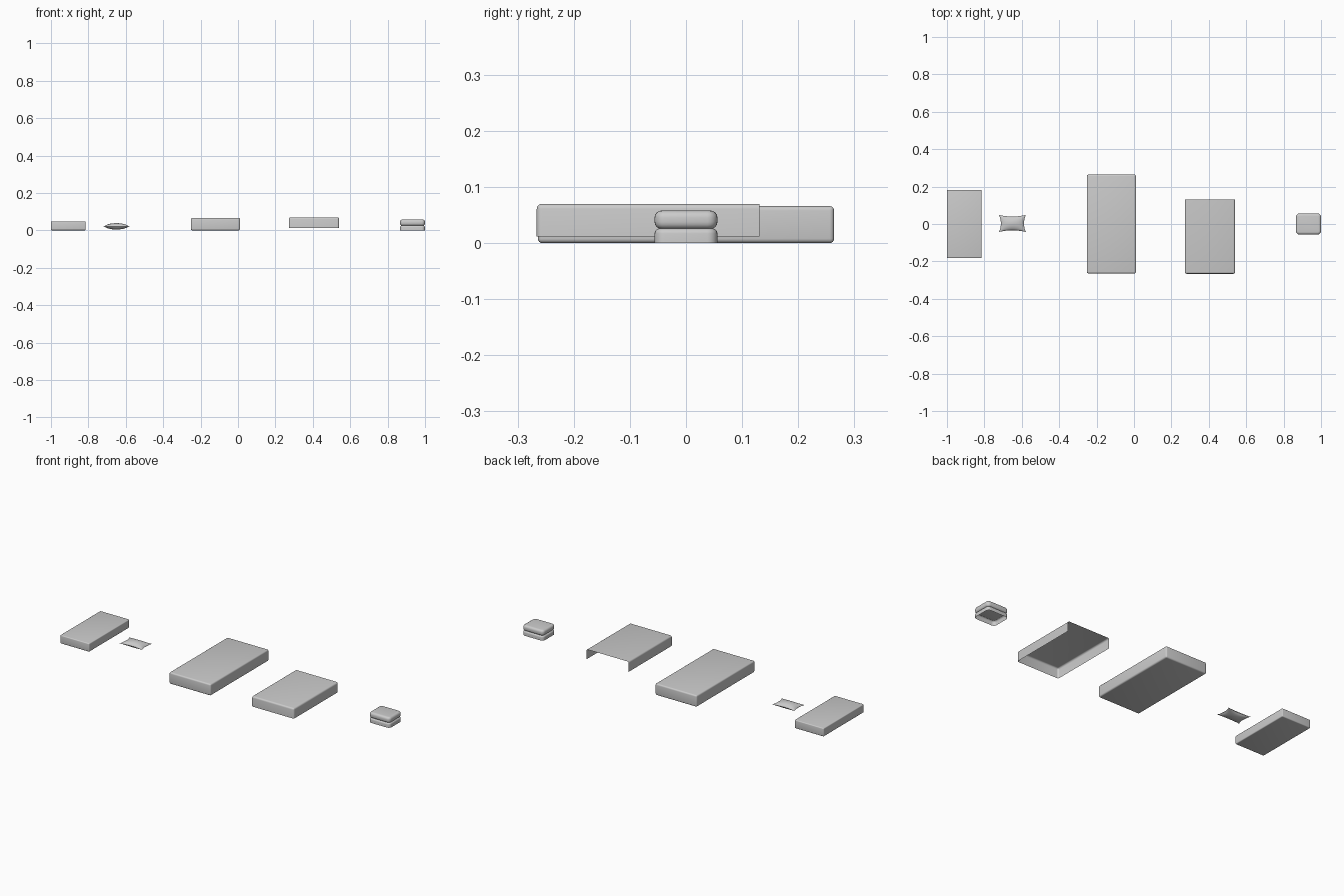
import bpy, bmesh
from mathutils import Vector

if "Cube" in bpy.data.objects:
    bpy.data.objects.remove(bpy.data.objects["Cube"])


def finish(name, bm, angle=0.7):
    bmesh.ops.recalc_face_normals(bm, faces=bm.faces)
    mesh = bpy.data.meshes.new(name)
    bm.to_mesh(mesh)
    bm.free()
    obj = bpy.data.objects.new(name, mesh)
    bpy.context.collection.objects.link(obj)
    bpy.ops.object.select_all(action='DESELECT')
    obj.select_set(True)
    bpy.context.view_layer.objects.active = obj
    bpy.ops.object.shade_smooth_by_angle(angle=angle)
    return obj


def rounded_box(name, lo, hi, radius, corner=0, cuts=()):
    """Box with optional rounded upright corners, softened edges and open sides."""
    lo, hi = Vector(lo), Vector(hi)
    bm = bmesh.new()
    bmesh.ops.create_cube(bm, size=1)
    for v in bm.verts:
        v.co = Vector(((lo[i] + hi[i]) / 2 + v.co[i] * (hi[i] - lo[i]) for i in range(3)))
    if corner:
        upright = [e for e in bm.edges if abs(e.verts[0].co.z - e.verts[1].co.z) > 1e-4]
        bmesh.ops.bevel(bm, geom=upright, offset=corner, segments=5,
                        profile=0.5, affect='EDGES')
        edges = [e for e in bm.edges if abs(e.verts[0].co.z - e.verts[1].co.z) < 1e-5]
    else:
        edges = bm.edges[:]
    bmesh.ops.bevel(bm, geom=edges, offset=radius, segments=4,
                    profile=0.5, affect='EDGES')
    for co, no in cuts:
        bmesh.ops.bisect_plane(bm, geom=bm.verts[:] + bm.edges[:] + bm.faces[:],
                               plane_co=co, plane_no=no, clear_outer=True)
    return finish(name, bm)


# Mattresses
rounded_box("small_mattress", (-1, -0.183, 0), (-0.815, 0.183, 0.048), 0.005)
rounded_box("large_mattress", (-0.252, -0.264, 0), (0.011, 0.264, 0.066), 0.008)

# Bed cover: a thin shell open underneath and at the back
rounded_box("bed_cover", (0.272, -0.266, -0.05), (0.54, 0.2, 0.07), 0.009,
            cuts=[((0, 0, 0.012), (0, 0, -1)), ((0, 0.131, 0), (0, 1, 0))])

# Folded blanket: lower layer open underneath, upper layer resting on it
rounded_box("blanket_lower_fold", (0.866, -0.056, -0.04), (1, 0.056, 0.026), 0.009, 0.018,
            cuts=[((0, 0, 0), (0, 0, -1))])
rounded_box("blanket_upper_fold", (0.866, -0.056, 0.025), (1, 0.056, 0.058), 0.0125, 0.018)

# Pillow: puffed grid with sides drawn inwards between the corners
bm = bmesh.new()
n = 20
for side in (1, -1):
    g = bmesh.ops.create_grid(bm, x_segments=n, y_segments=n, size=1)
    for v in g["verts"]:
        u, w = v.co.x, v.co.y
        puff = max(0, (1 - u * u) * (1 - w * w)) ** 0.6
        v.co = Vector((-0.65 + 0.072 * u * (1 - 0.14 * (1 - w * w)),
                       0.003 + 0.046 * w * (1 - 0.2 * (1 - u * u)),
                       0.0215 + side * 0.017 * puff))
bmesh.ops.remove_doubles(bm, verts=bm.verts, dist=1e-5)
finish("pillow", bm)
